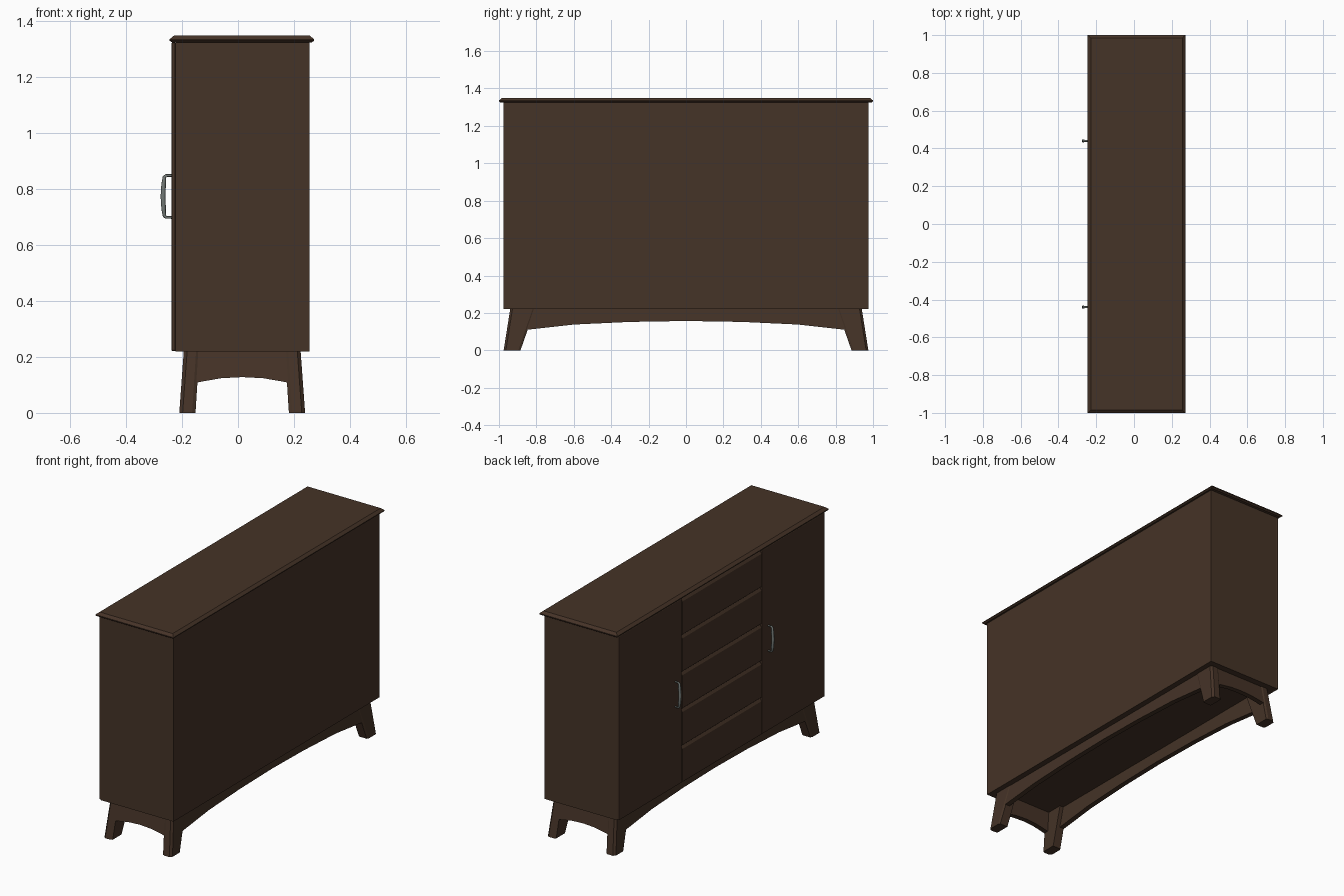
import bpy, bmesh

if "Cube" in bpy.data.objects:
    bpy.data.objects.remove(bpy.data.objects["Cube"])

CX = 0.015            # depth centre of the base
BASE_TOP = 0.22
Y_HALF = 0.975
FRONT = -0.238        # outer face of doors and drawers
CARCASS_FRONT = -0.224


def material(name, rgb):
    m = bpy.data.materials.new(name)
    m.diffuse_color = (*rgb, 1)
    m.use_nodes = True
    m.node_tree.nodes["Principled BSDF"].inputs["Base Color"].default_value = m.diffuse_color
    return m


WOOD = material("dark_wood", (0.060, 0.033, 0.020))
METAL = material("steel", (0.17, 0.19, 0.18))


def loft(name, loops, mat=WOOD, bevel=0):
    """Closed solid through a stack of equal-length point loops."""
    bm = bmesh.new()
    rings = [[bm.verts.new(p) for p in loop] for loop in loops]
    n = len(rings[0])
    for a, b in zip(rings, rings[1:]):
        for i in range(n):
            j = (i + 1) % n
            bm.faces.new((a[i], a[j], b[j], b[i]))
    bm.faces.new(rings[0])
    bm.faces.new(rings[-1])
    bmesh.ops.recalc_face_normals(bm, faces=bm.faces[:])
    me = bpy.data.meshes.new(name)
    bm.to_mesh(me)
    bm.free()
    me.materials.append(mat)
    ob = bpy.data.objects.new(name, me)
    bpy.context.collection.objects.link(ob)
    if bevel:
        mod = ob.modifiers.new("bevel", 'BEVEL')
        mod.width = bevel
        mod.segments = 2
    return ob


def rect(x0, x1, y0, y1, z):
    return [(x0, y0, z), (x1, y0, z), (x1, y1, z), (x0, y1, z)]


def box(name, x0, x1, y0, y1, z0, z1, bevel=0):
    return loft(name, [rect(x0, x1, y0, y1, z0), rect(x0, x1, y0, y1, z1)], bevel=bevel)


# Carcass and top board with a sloped edge
box("carcass", CARCASS_FRONT, 0.255, -Y_HALF, Y_HALF, BASE_TOP, 1.328)
loft("top_board", [
    rect(-0.236, 0.264, -0.992, 0.992, 1.325),
    rect(-0.245, 0.272, -1.0, 1.0, 1.331),
    rect(-0.245, 0.272, -1.0, 1.0, 1.336),
    rect(-0.228, 0.256, -0.984, 0.984, 1.35)])

# Doors on either side of the drawer stack
SPLIT = 0.377
for side, s in (("left", 1), ("right", -1)):
    y0, y1 = sorted((s * (SPLIT + 0.002), s * Y_HALF))
    box(side + "_door", FRONT, CARCASS_FRONT + 0.001, y0, y1, 0.221, 1.325, bevel=0.005)

# Five drawers with a chamfered finger edge along the top
STEP = (1.325 - 0.221) / 5
for i in range(5):
    z0 = 0.221 + i * STEP
    z1 = z0 + STEP - 0.003
    prof = [(CARCASS_FRONT + 0.001, z0), (FRONT + 0.003, z0), (FRONT, z0 + 0.003),
            (FRONT, z1 - 0.018), (CARCASS_FRONT - 0.002, z1), (CARCASS_FRONT + 0.001, z1)]
    loft(f"drawer_{i + 1}", [[(x, y, z) for x, z in prof] for y in (-SPLIT + 0.002, SPLIT - 0.002)])


# Splayed legs with chamfered outer corners
def leg_loop(sx, sy, xi, xo, yi, yo, z, c=0.012):
    pts = [(xi, yi), (xo - c / 2, yi), (xo, yi + c), (xo, yo - c), (xo - c, yo), (xi + c, yo), (xi, yo - c / 2)]
    return [(CX + sx * x, sy * y, z) for x, y in pts]


for xn, sx in (("front", -1), ("back", 1)):
    for yn, sy in (("left", 1), ("right", -1)):
        loft(f"{xn}_{yn}_leg", [leg_loop(sx, sy, 0.167, 0.225, 0.885, 0.975, 0),
                                leg_loop(sx, sy, 0.153, 0.209, 0.808, 0.940, BASE_TOP)])


# Arched aprons, leaning outward with the legs
def apron(name, arch, end, top_off, slope, place):
    prof = arch + [(u, z) for u, z in [(-u, z) for u, z in arch[::-1] if u]]
    prof = [(end, BASE_TOP)] + prof + [(-end, BASE_TOP)]

    def ring(inset):
        return [place(u, top_off + (BASE_TOP - z) * slope - inset, z) for u, z in prof]
    loft(name, [ring(0), ring(0.03)])


LONG = [(0.85, 0.11), (0.6, 0.138), (0.3, 0.152), (0, 0.157)]
SHORT = [(0.165, 0.108), (0.145, 0.112), (0.075, 0.124), (0, 0.128)]
for n, s in (("front", -1), ("back", 1)):
    apron(n + "_apron", LONG, 0.85, 0.206, 0.07, lambda u, d, z: (CX + s * d, u, z))
for n, s in (("left", 1), ("right", -1)):
    apron(n + "_apron", SHORT, 0.17, 0.936, 0.16, lambda u, d, z: (CX + u, s * d, z))

# Bowed bar handles
PATH = [(-0.234, 0.699, 0.6), (-0.257, 0.699, 0.6), (-0.263, 0.704, 0.8), (-0.266, 0.73, 1),
        (-0.268, 0.774, 1.1)]
PATH += [(x, 1.548 - z, r) for x, z, r in PATH[-2::-1]]
for side, y in (("left", 0.44), ("right", -0.44)):
    cu = bpy.data.curves.new(side + "_handle", 'CURVE')
    cu.dimensions = '3D'
    cu.bevel_depth = 0.008
    cu.bevel_resolution = 2
    cu.use_fill_caps = True
    sp = cu.splines.new('POLY')
    sp.points.add(len(PATH) - 1)
    for p, (x, z, r) in zip(sp.points, PATH):
        p.co = (x, y, z, 1)
        p.radius = r
    sp.use_smooth = True
    cu.materials.append(METAL)
    bpy.context.collection.objects.link(bpy.data.objects.new(side + "_handle", cu))
